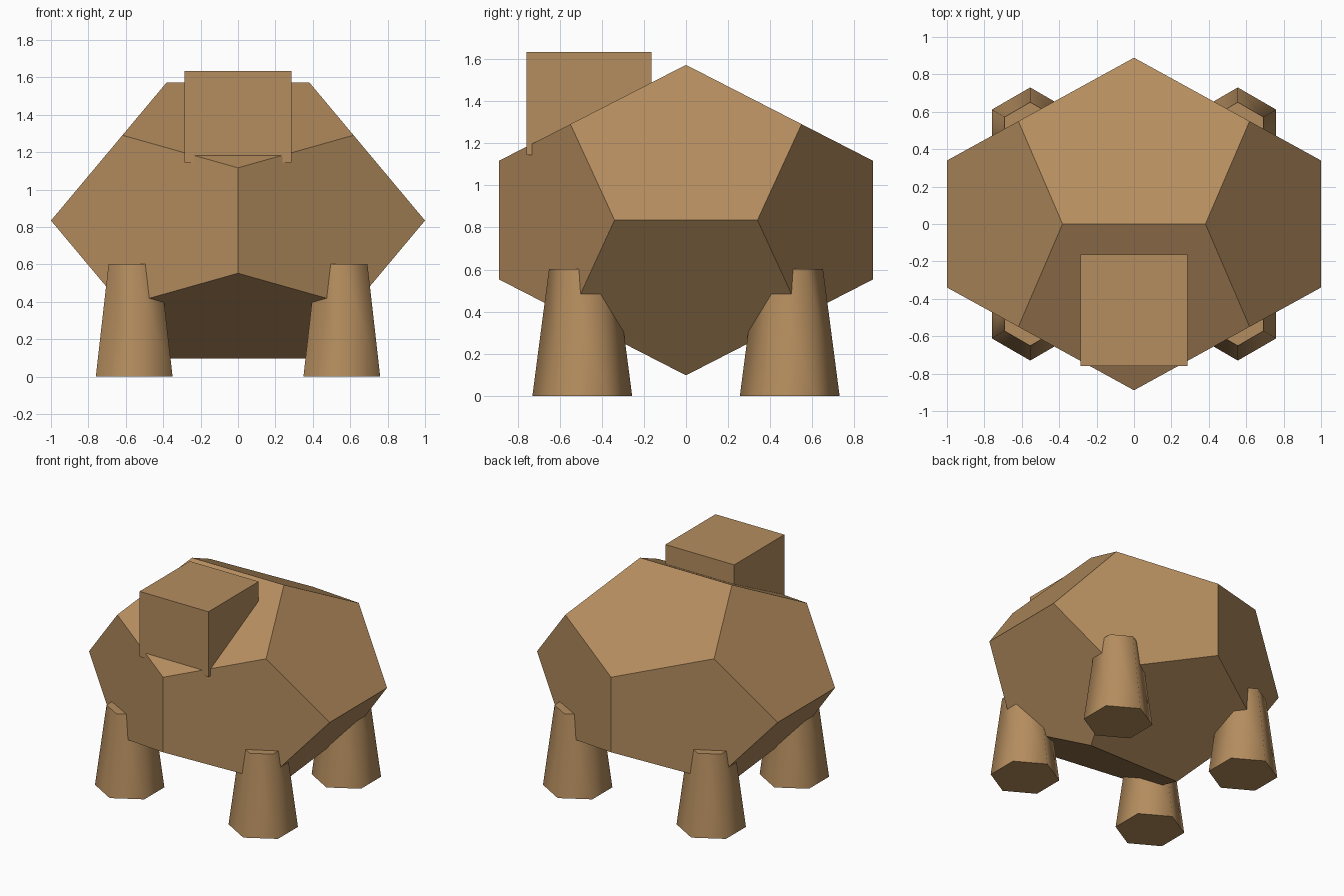
import bpy, bmesh, math

if "Cube" in bpy.data.objects:
    bpy.data.objects.remove(bpy.data.objects["Cube"])

brown = bpy.data.materials.new("warm_brown")
brown.diffuse_color = (0.46, 0.267, 0.113, 1)
brown.use_nodes = True
brown.node_tree.nodes["Principled BSDF"].inputs["Base Color"].default_value = brown.diffuse_color


def finish(name, bm):
    bmesh.ops.recalc_face_normals(bm, faces=bm.faces)
    mesh = bpy.data.meshes.new(name)
    bm.to_mesh(mesh)
    bm.free()
    mesh.materials.append(brown)
    obj = bpy.data.objects.new(name, mesh)
    bpy.context.collection.objects.link(obj)
    return obj


# body: stretched dodecahedron, hull of its golden-ratio corners
phi = (1 + math.sqrt(5)) / 2
signs = (-1, 1)
corners = [(a, b, c) for a in signs for b in signs for c in signs]
for a in signs:
    for b in signs:
        p, q = a / phi, b * phi
        corners += [(0, p, q), (p, q, 0), (q, 0, p)]
# orient so the long x edges lie on top and the y edges at the sides
bm = bmesh.new()
for x, y, z in corners:
    bm.verts.new((y * 0.618, x * 0.5495, 0.835 + z * 0.456))
bmesh.ops.convex_hull(bm, input=bm.verts)
bmesh.ops.dissolve_limit(bm, angle_limit=math.radians(3), verts=bm.verts, edges=bm.edges)
finish("body", bm)

# head: plain box sunk into the sloping front of the body
bm = bmesh.new()
bmesh.ops.create_cube(bm, size=1)
for v in bm.verts:
    v.co.x *= 0.572
    v.co.y = -0.461 + v.co.y * 0.595
    v.co.z = 1.39 + v.co.z * 0.49
finish("head", bm)

# legs: tapered six-sided stumps with corners pointing along y
for end, sy in (("front", -1), ("back", 1)):
    for side, sx in (("left", -1), ("right", 1)):
        bm = bmesh.new()
        rings = []
        for r, z in ((0.237, 0.0), (0.158, 0.603)):
            rings.append([bm.verts.new((sx * 0.555 + r * math.sin(k * math.pi / 3),
                                        sy * 0.493 + r * math.cos(k * math.pi / 3), z))
                          for k in range(6)])
        for ring in rings:
            bm.faces.new(ring)
        for k in range(6):
            j = (k + 1) % 6
            bm.faces.new((rings[0][k], rings[0][j], rings[1][j], rings[1][k]))
        leg = finish(f"{end}_{side}_leg", bm)
        bpy.ops.object.select_all(action='DESELECT')
        leg.select_set(True)
        bpy.context.view_layer.objects.active = leg
        bpy.ops.object.shade_smooth_by_angle(angle=math.radians(70))
